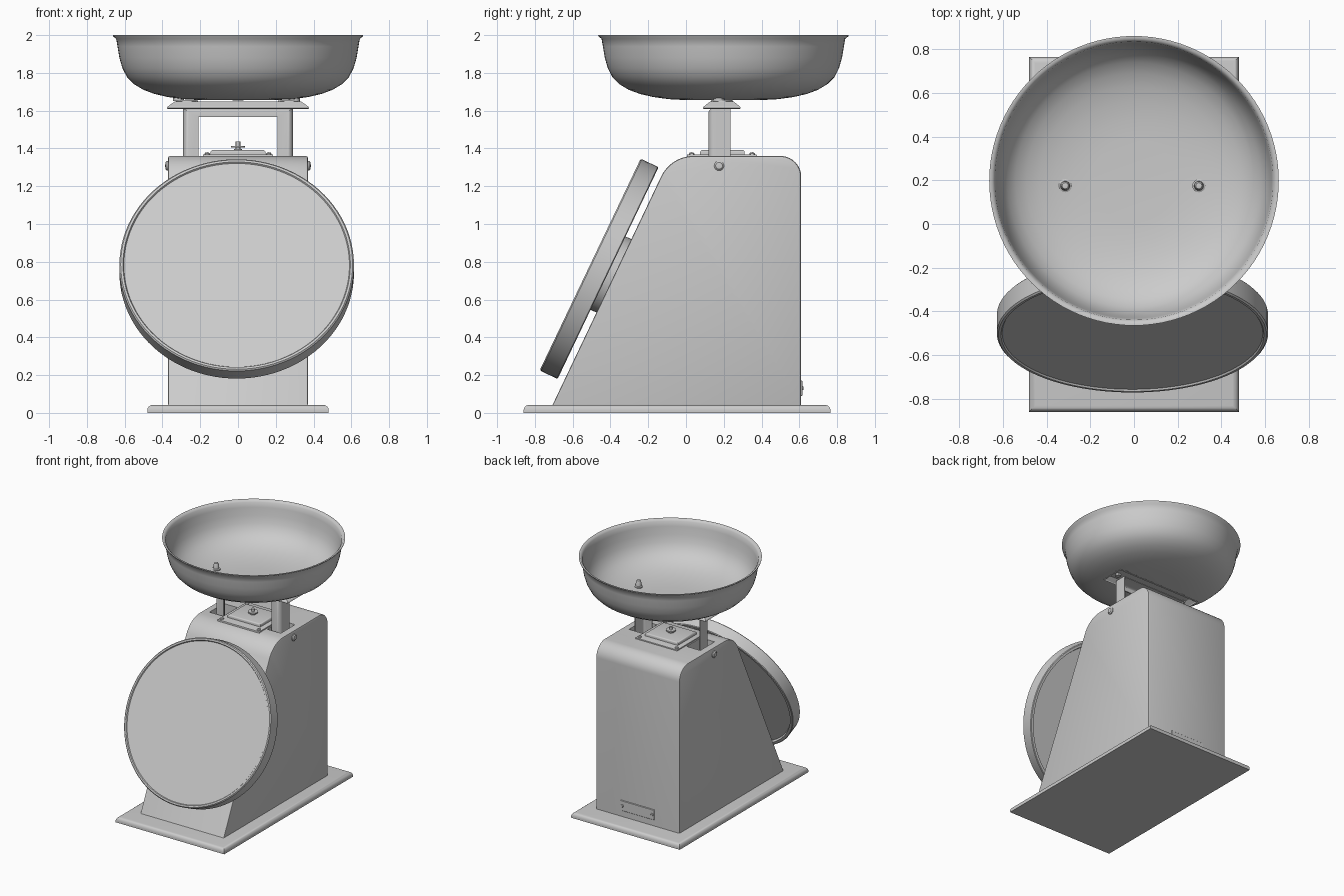
import bpy, bmesh, math
from mathutils import Matrix, Vector

if "Cube" in bpy.data.objects:
    bpy.data.objects.remove(bpy.data.objects["Cube"])


def finish(name, bm, angle=35):
    bmesh.ops.remove_doubles(bm, verts=bm.verts, dist=1e-5)
    bmesh.ops.recalc_face_normals(bm, faces=bm.faces)
    me = bpy.data.meshes.new(name)
    bm.to_mesh(me)
    bm.free()
    me.shade_smooth()
    me.set_sharp_from_angle(angle=math.radians(angle))
    ob = bpy.data.objects.new(name, me)
    bpy.context.collection.objects.link(ob)
    return ob


def lathe(name, prof, loc, rot=(0, 0, 0), n=64, angle=35):
    bm = bmesh.new()
    vs = [bm.verts.new((r, 0, z)) for r, z in prof]
    es = [bm.edges.new(p) for p in zip(vs, vs[1:])]
    bmesh.ops.spin(bm, geom=vs + es, axis=(0, 0, 1), cent=(0, 0, 0),
                   angle=2 * math.pi, steps=n, use_merge=True)
    ob = finish(name, bm, angle)
    ob.location, ob.rotation_euler = loc, rot
    return ob


def box(name, x, y, z, bevel=0.0, edges="all", segs=3):
    bm = bmesh.new()
    m = Matrix.LocRotScale(Vector((sum(x) / 2, sum(y) / 2, sum(z) / 2)), None,
                           Vector((x[1] - x[0], y[1] - y[0], z[1] - z[0])))
    bmesh.ops.create_cube(bm, size=1, matrix=m)
    if bevel:
        es = [e for e in bm.edges if edges == "all"
              or min(v.co.z for v in e.verts) > z[1] - 1e-4]
        bmesh.ops.bevel(bm, geom=es, offset=bevel, segments=segs, profile=0.5, affect='EDGES')
    return finish(name, bm)


def apply_mods(ob, angle=35):
    dg = bpy.context.evaluated_depsgraph_get()
    me = bpy.data.meshes.new_from_object(ob.evaluated_get(dg))
    ob.modifiers.clear()
    ob.data = me
    me.shade_smooth()
    me.set_sharp_from_angle(angle=math.radians(angle))


def rounded(prev, corner, nxt, d, n=10):
    # quadratic-weighted arc across a corner, d = tangent length
    p, c, q = Vector(prev), Vector(corner), Vector(nxt)
    a, b = c + (p - c).normalized() * d, c + (q - c).normalized() * d
    w = math.cos((math.pi - (p - c).angle(q - c)) / 2)
    out = []
    for i in range(n + 1):
        t = i / n
        k0, k1, k2 = (1 - t) ** 2, 2 * t * (1 - t) * w, t * t
        out.append((a * k0 + c * k1 + b * k2) / (k0 + k1 + k2))
    return out


# base plate
box("base_plate", (-.48, .48), (-.86, .765), (0, .042), .028, "top", 4)

# housing: side profile extruded across the width
A, B, C, D = (-.71, .035), (.61, .035), (.61, 1.36), (-.08, 1.36)
prof = [Vector(A), Vector(B)] + rounded(B, C, D, .11) + rounded(C, D, A, .12)
bm = bmesh.new()
f = bm.faces.new([bm.verts.new((-.37, p.x, p.y)) for p in prof])
r = bmesh.ops.extrude_face_region(bm, geom=[f])
bmesh.ops.translate(bm, vec=(.74, 0, 0), verts=[v for v in r["geom"] if isinstance(v, bmesh.types.BMVert)])
rim = [e for e in bm.edges if abs(e.verts[0].co.x - e.verts[1].co.x) < 1e-5]
bmesh.ops.bevel(bm, geom=rim, offset=.01, segments=2, profile=.5, affect='EDGES')
body = finish("housing", bm)
for s in (-1, 1):
    xs = sorted((s * .195, s * .315))
    cut = box("post_slot_cutter", xs, (.09, .27), (1.2, 1.5))
    cut.hide_render = True
    cut.hide_viewport = True
    m = body.modifiers.new("slot", 'BOOLEAN')
    m.operation, m.object, m.solver = 'DIFFERENCE', cut, 'EXACT'
apply_mods(body)
for ob in [o for o in bpy.data.objects if o.name.startswith("post_slot_cutter")]:
    bpy.data.objects.remove(ob)

# tilted dial case with rim, recessed face and rear mount
tilt = (math.radians(64.5), 0, 0)
dial = (-.007, -.4125, .74)
lathe("dial_case", [(0, .018), (.59, .018), (.597, 0), (.616, 0), (.621, .005), (.621, .098),
                    (.614, .105), (.602, .105), (.597, .097), (0, .097)], dial, tilt, 96)
lathe("dial_mount", [(0, -.045), (.215, -.045), (.215, .03), (0, .03)], dial, tilt, 48)

# bracket: rounded angle strip bent into an upside-down U
sec = [(0, .235), (0, .15)]
sec += [(.03 - .03 * math.cos(t), .15 - .03 * math.sin(t)) for t in (math.pi * i / 12 for i in range(1, 7))]
sec += [(.08, .12)]
bm = bmesh.new()
rows = []
for sx, top in ((-1, 0), (-1, 1), (1, 1), (1, 0)):
    rows.append([bm.verts.new((sx * (.29 - o), y, 1.612 - o * .57 if top else 1.21)) for o, y in sec])
for a, b in zip(rows, rows[1:]):
    for i in range(len(sec) - 1):
        bm.faces.new((a[i], a[i + 1], b[i + 1], b[i]))
bracket = finish("bracket", bm)
m = bracket.modifiers.new("sheet", 'SOLIDIFY')
m.thickness, m.offset = .01, -1
apply_mods(bracket)

# flared tray under the bowl, open below
bm = bmesh.new()
rings = []
for hx, hy, z in ((.376, .1, 1.613), (.372, .096, 1.622), (.335, .062, 1.648)):
    rings.append([bm.verts.new((sx * hx, .19 + sy * hy, z)) for sx, sy in ((-1, -1), (1, -1), (1, 1), (-1, 1))])
for a, b in zip(rings, rings[1:]):
    for i in range(4):
        j = (i + 1) % 4
        bm.faces.new((a[i], a[j], b[j], b[i]))
bm.faces.new(rings[-1])
tray = finish("tray", bm, 20)
# make the normals point up and outward before thickening
if max(tray.data.polygons, key=lambda p: p.center.z).normal.z < 0:
    tray.data.flip_normals()
m = tray.modifiers.new("sheet", 'SOLIDIFY')
m.thickness, m.offset = .008, -1
apply_mods(tray, 20)

# bowl: thin turned shell with a small turned-out lip
outer = [(0, 1.655), (.2, 1.656), (.29, 1.661), (.37, 1.672), (.44, 1.688), (.5, 1.71), (.55, 1.74),
         (.588, 1.778), (.612, 1.825), (.628, 1.88), (.638, 1.94), (.645, 1.98), (.662, 1.994), (.663, 2.0)]
inner = [(.65, 2.0), (.637, 1.985)] + [(max(0, r - .008), z + .007) for r, z in outer[-4::-1]]
lathe("bowl", outer + inner, (0, .198, 0), n=96, angle=50)

# bowl bolts, with washers below
for s, x in ((-1, -.315), (1, .297)):
    lathe("bowl_bolt", [(0, 1.65), (.03, 1.65), (.03, 1.676), (.022, 1.68), (.02, 1.705),
                        (.014, 1.722), (0, 1.724)], (x, .175, 0), n=16)
    lathe("bowl_washer", [(0, 1.645), (.06, 1.645), (.055, 1.657), (0, 1.657)], (s * .27, .19, 0), n=24)
    lathe("tray_nut", [(0, 1.625), (.022, 1.625), (.022, 1.648), (0, 1.648)], (s * .31, .185, 0), n=6)

# top cover: flange, raised tapered block and adjusting screw
box("cover_flange", (-.185, .185), (.005, .375), (1.355, 1.369), .004, "top", 2)
box("cover_block", (-.145, .145), (.075, .31), (1.36, 1.392), .012, "top", 3)
lathe("adjusting_screw", [(0, 1.385), (.022, 1.385), (.022, 1.397), (.012, 1.398), (.012, 1.405), (.037, 1.405),
                          (.037, 1.414), (.012, 1.414), (.012, 1.436), (0, 1.436)], (0, .19, 0), n=20)


def screw(name, loc, rot, r, h):
    lathe(name, [(0, -h), (r, -h), (r, h * .4), (r * .7, h * .85), (0, h)], loc, rot, 16)


for x in (-.163, .163):
    for y in (.03, .35):
        screw("cover_screw", (x, y, 1.368), (0, 0, 0), .014, .012)

# side screws
for s in (-1, 1):
    screw("side_screw", (s * .37, .175, 1.308), (0, s * math.pi / 2, 0), .026, .016)

# blank rear plate with rivets
box("rear_plate", (-.15, .15), (.604, .616), (.09, .172), .003, "all", 1)
for x in (-.132, .132):
    screw("rear_rivet", (x, .616, .131), (-math.pi / 2, 0, 0), .011, .007)
